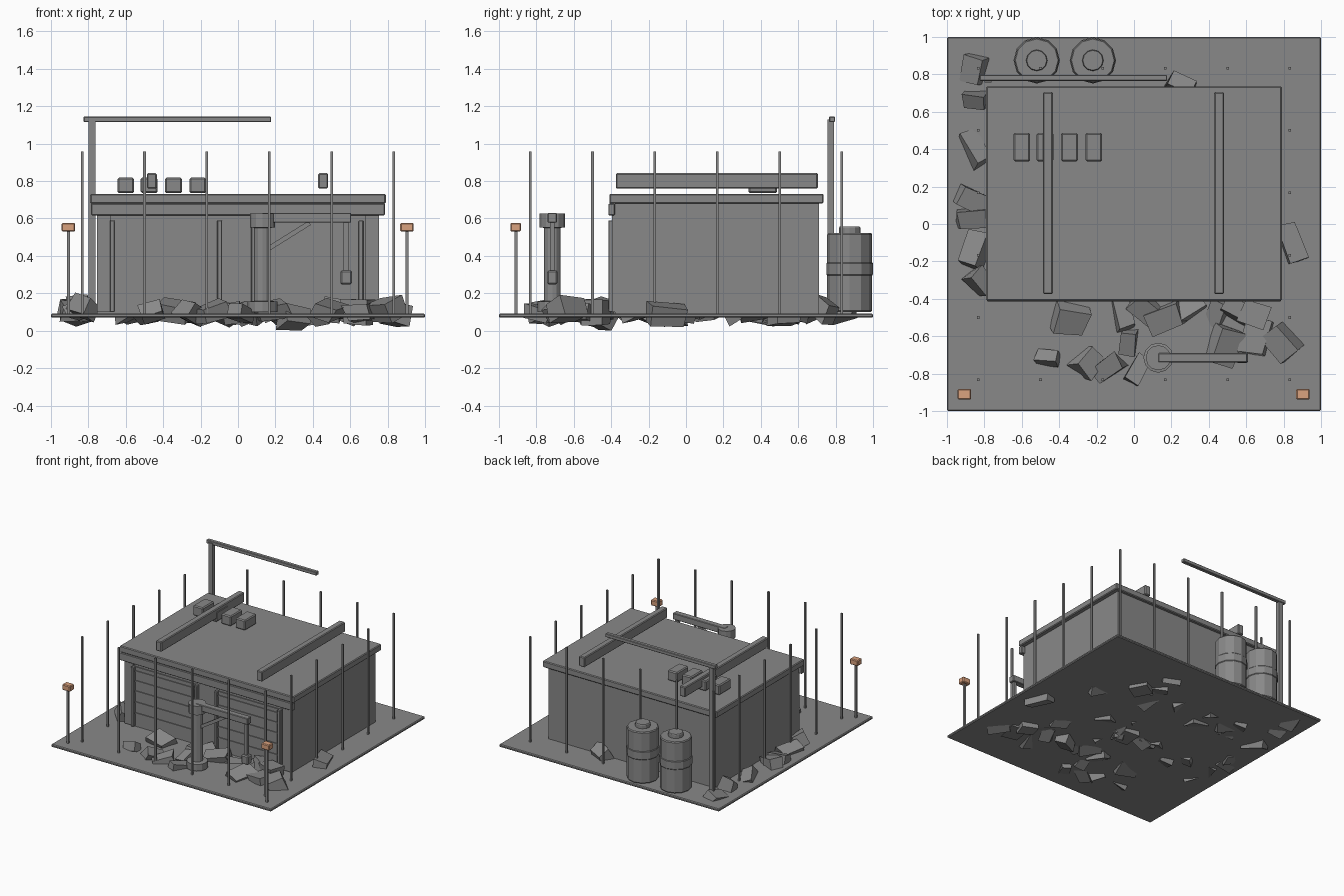
import bpy, bmesh, math, random
from mathutils import Matrix, Vector, Euler

if "Cube" in bpy.data.objects:
    bpy.data.objects.remove(bpy.data.objects["Cube"])

random.seed(7)


def material(name, rgb):
    m = bpy.data.materials.new(name)
    m.diffuse_color = (*rgb, 1)
    m.use_nodes = True
    m.node_tree.nodes["Principled BSDF"].inputs["Base Color"].default_value = m.diffuse_color
    return m


GREY = material("concrete grey", (0.25, 0.25, 0.25))
LAMP = material("lamp orange", (0.70, 0.36, 0.21))


def finish(name, bm, mat):
    bmesh.ops.recalc_face_normals(bm, faces=bm.faces)
    mesh = bpy.data.meshes.new(name)
    bm.to_mesh(mesh)
    bm.free()
    mesh.materials.append(mat)
    ob = bpy.data.objects.new(name, mesh)
    bpy.context.collection.objects.link(ob)
    return ob


def box(name, x, y, z, bevel=0.0, mat=GREY, tilt=0.0):
    """Box from (min, max) pairs, optionally tilted about its own y axis."""
    bm = bmesh.new()
    size = [b - a for a, b in (x, y, z)]
    mid = Vector([(a + b) / 2 for a, b in (x, y, z)])
    bmesh.ops.create_cube(bm, size=1)
    bmesh.ops.scale(bm, vec=size, verts=bm.verts)
    if bevel:
        bmesh.ops.bevel(bm, geom=bm.edges[:], offset=bevel, segments=1, affect='EDGES')
    bm.transform(Matrix.Translation(mid) @ Matrix.Rotation(tilt, 4, 'Y'))
    return finish(name, bm, mat)


def lathe(name, profile, x, y, sides=12):
    """Closed solid of revolution from (radius, z) points."""
    bm = bmesh.new()
    rings = [[bm.verts.new((x + r * math.cos(math.tau * i / sides),
                            y + r * math.sin(math.tau * i / sides), z))
              for i in range(sides)] for r, z in profile]
    for a, b in zip(rings, rings[1:]):
        for i in range(sides):
            j = (i + 1) % sides
            bm.faces.new((a[i], a[j], b[j], b[i]))
    bm.faces.new(rings[0])
    bm.faces.new(rings[-1])
    return finish(name, bm, GREY)


def chunk(name, x, y, length, width, yaw, low, high):
    """Broken block: jittered, tumbled box fitted between two heights."""
    bm = bmesh.new()
    bmesh.ops.create_cube(bm, size=1)
    for v in bm.verts:
        v.co *= random.uniform(0.82, 1.12)
    bmesh.ops.scale(bm, vec=(length, width, width * 0.9), verts=bm.verts)
    rot = Euler((random.uniform(-0.5, 0.5), random.uniform(-0.4, 0.4), math.radians(yaw)))
    bm.transform(rot.to_matrix().to_4x4())
    zs = [v.co.z for v in bm.verts]
    z0, span = min(zs), max(zs) - min(zs)
    for v in bm.verts:
        v.co = (v.co.x + x, v.co.y + y, low + (v.co.z - z0) / span * (high - low))
    return finish(name, bm, GREY)


# Ground slab
box("ground_slab", (-1, 1), (-1, 1), (0.07, 0.092), 0.006)

# Garage shell and roof
box("building_walls", (-0.755, 0.755), (-0.38, 0.71), (0.09, 0.68))
box("roof_slab", (-0.79, 0.79), (-0.41, 0.735), (0.68, 0.732), 0.006)
box("front_fascia", (-0.785, 0.785), (-0.415, -0.38), (0.617, 0.68), 0.004)
for s in (-1, 1):
    box("corner_pillar", sorted((s * 0.68, s * 0.755)), (-0.395, -0.38), (0.1, 0.62))

# Shutter doors with slats and side rails
for c in (-0.385, 0.37):
    box("shutter_door", (c - 0.28, c + 0.28), (-0.388, -0.38), (0.1, 0.585))
    for z in (0.205, 0.295, 0.385, 0.47, 0.55):
        box("shutter_slat", (c - 0.28, c + 0.28), (-0.395, -0.385), (z - 0.006, z + 0.006))
    for s in (-1, 1):
        r = c + s * 0.287
        box("door_rail", (r - 0.013, r + 0.013), (-0.415, -0.38), (0.1, 0.59), 0.004)

# Roof beams and vents
for x in (-0.46, 0.455):
    box("roof_beam", (x - 0.026, x + 0.026), (-0.375, 0.705), (0.76, 0.842), 0.006)
for x in (-0.60, -0.475, -0.345, -0.215):
    box("roof_vent", (x - 0.045, x + 0.045), (0.335, 0.487), (0.735, 0.818), 0.008)

# Overhead gantry at the back
box("gantry_pole", (-0.80, -0.762), (0.757, 0.792), (0.09, 1.13))
box("gantry_beam", (-0.825, 0.177), (0.765, 0.797), (1.115, 1.145), 0.004)

# Storage drums
for x in (-0.52, -0.22):
    lathe("storage_drum", [(0.114, 0.1), (0.12, 0.107), (0.12, 0.295), (0.124, 0.30),
                           (0.124, 0.36), (0.12, 0.365), (0.12, 0.515), (0.114, 0.523)],
          x, 0.875)
    lathe("drum_cap", [(0.057, 0.515), (0.057, 0.55), (0.053, 0.556)], x, 0.875)

# Loading arm with a hanging nozzle
px, py = 0.13, -0.715
lathe("arm_post", [(0.08, 0.1), (0.08, 0.155), (0.045, 0.16), (0.045, 0.55),
                   (0.067, 0.553), (0.067, 0.627)], px, py)
box("arm_boom", (0.13, 0.605), (py - 0.025, py + 0.025), (0.578, 0.63), 0.004)
box("arm_hose", (0.565, 0.59), (py - 0.013, py + 0.013), (0.31, 0.585))
box("arm_nozzle", (0.547, 0.61), (py - 0.028, py + 0.028), (0.248, 0.322), 0.008)
box("arm_brace", (0.143, 0.403), (py - 0.012, py + 0.012), (0.495, 0.52),
    tilt=-math.radians(32))

# Fence rods around the edge
steps = [-0.833 + i / 3 for i in range(6)]
for i, x in enumerate(steps):
    for j, y in enumerate(steps):
        if i in (0, 5) or j in (0, 5):
            box("fence_rod", (x - 0.007, x + 0.007), (y - 0.007, y + 0.007), (0.085, 0.958))

# Front corner lamps
for x in (-0.907, 0.903):
    box("lamp_post", (x - 0.008, x + 0.008), (-0.918, -0.902), (0.09, 0.535))
    box("lamp_head", (x - 0.036, x + 0.036), (-0.939, -0.882), (0.53, 0.577), 0.006, LAMP)

# Rubble around the building: x, y, length, width, yaw
rubble = [(-0.85, 0.83, .16, .12, 80), (-0.85, 0.66, .12, .08, -5), (-0.85, 0.40, .19, .10, -60),
          (-0.87, 0.13, .16, .11, -25), (-0.87, 0.03, .15, .10, 5), (-0.85, -0.14, .18, .11, 70),
          (-0.82, -0.31, .14, .10, -50), (0.84, -0.10, .20, .10, -70), (0.25, 0.74, .15, .10, -25),
          (-0.34, -0.51, .17, .14, -10), (-0.46, -0.715, .13, .08, -5),
          (-0.25, -0.74, .15, .12, 50), (-0.14, -0.77, .18, .10, 35), (0.02, -0.78, .15, .08, 60),
          (-0.03, -0.63, .12, .08, 85), (-0.06, -0.48, .16, .09, -75),
          (0.07, -0.45, .17, .11, -40), (0.17, -0.50, .18, .12, 20), (0.45, -0.47, .14, .09, 70),
          (0.55, -0.46, .15, .09, -30), (0.64, -0.48, .14, .12, -20), (0.66, -0.60, .20, .14, 75),
          (0.79, -0.63, .18, .13, -50), (0.48, -0.65, .19, .13, 70)]
for x, y, l, w, a in rubble:
    chunk("rubble_block", x, y, l, w, a, random.uniform(0.015, 0.06), random.uniform(0.145, 0.205))
chunk("rubble_base_block", 0.3, -0.45, 0.16, 0.11, 30, 0.0, 0.15)

# Buried rubble poking through beneath the slab
for i in range(26):
    chunk("buried_rubble", random.uniform(-0.65, 0.65), random.uniform(-0.3, 0.62),
          random.uniform(0.13, 0.18), random.uniform(0.08, 0.12), random.uniform(0, 180),
          random.uniform(0.02, 0.06), random.uniform(0.14, 0.2))
